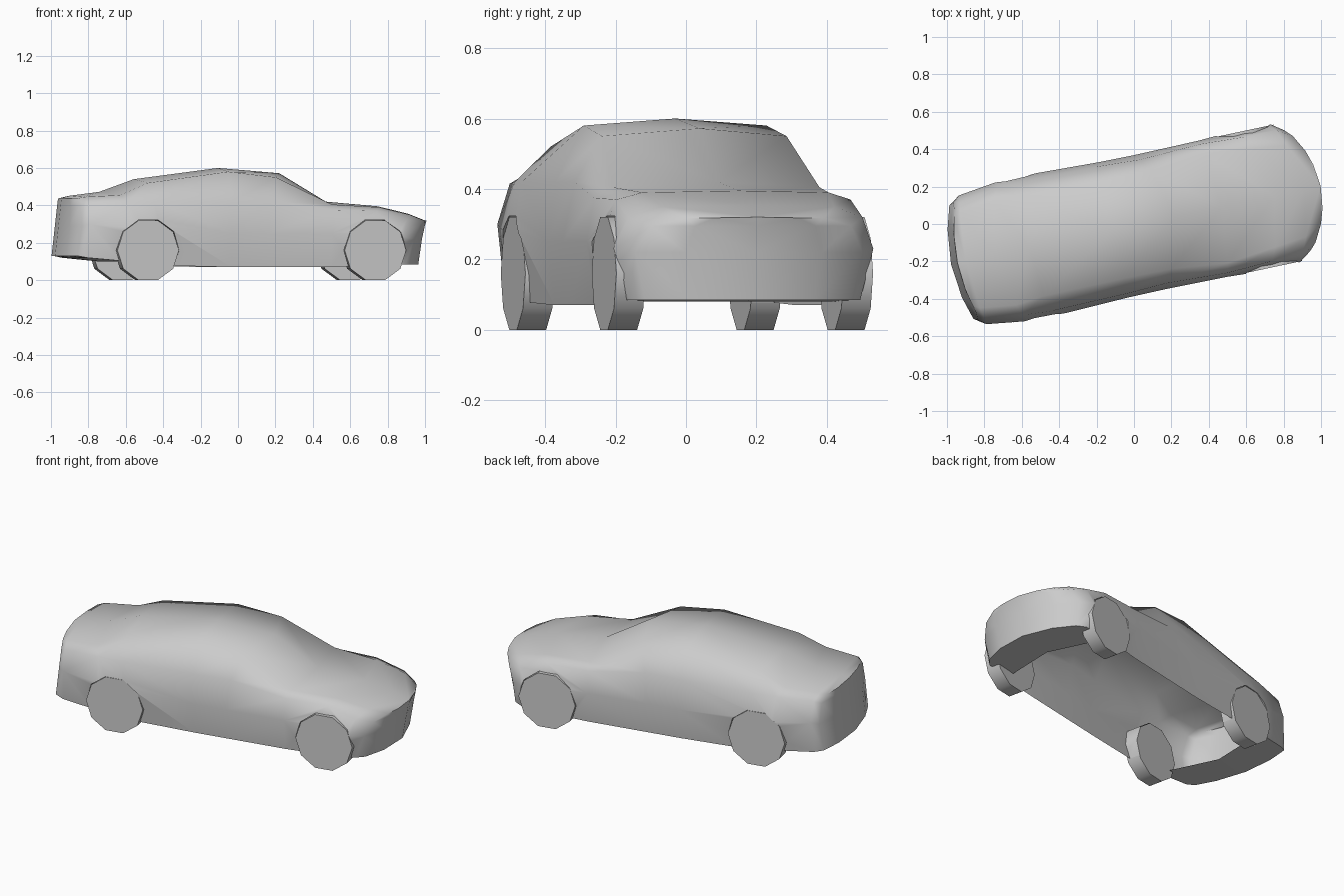
import bpy, bmesh, math
from mathutils import Matrix

if "Cube" in bpy.data.objects:
    bpy.data.objects.remove(bpy.data.objects["Cube"])

# The whole car stands turned on the ground
PLACE = Matrix.Translation((0, -0.008, 0)) @ Matrix.Rotation(math.radians(12), 4, 'Z')
WHEEL_Z = 0.16
FRONT_AXLE, REAR_AXLE, TRACK = 0.672, -0.57, 0.33
WELL_INNER = 0.29

grey = bpy.data.materials.new("plain_grey")
grey.use_nodes = True
grey.diffuse_color = (0.6, 0.6, 0.6, 1)
grey.node_tree.nodes["Principled BSDF"].inputs["Base Color"].default_value = (0.6, 0.6, 0.6, 1)


def make_object(name, bm):
    bmesh.ops.recalc_face_normals(bm, faces=bm.faces)
    mesh = bpy.data.meshes.new(name)
    bm.to_mesh(mesh)
    bm.free()
    mesh.materials.append(grey)
    obj = bpy.data.objects.new(name, mesh)
    bpy.context.collection.objects.link(obj)
    return obj


def activate(obj):
    bpy.ops.object.select_all(action='DESELECT')
    obj.select_set(True)
    bpy.context.view_layer.objects.active = obj


def smooth(obj, degrees):
    activate(obj)
    bpy.ops.object.shade_smooth_by_angle(angle=math.radians(degrees))


def drum(name, x, y, radius, width):
    """Ten-sided cylinder lying across the car, a flat side down."""
    bm = bmesh.new()
    for end in (-0.5, 0.5):
        rim = []
        for i in range(10):
            a = i * math.tau / 10
            rim.append(bm.verts.new((x + radius * math.cos(a), y + end * width,
                                     WHEEL_Z + radius * math.sin(a))))
        bm.faces.new(rim)
    bm.verts.ensure_lookup_table()
    for i in range(10):
        j = (i + 1) % 10
        bm.faces.new([bm.verts[k] for k in (i, j, j + 10, i + 10)])
    return make_object(name, bm)


# Body sections: top x, bottom x, bow, centre height, then (half width, height) down the side
stations = [
    (1.02, 0.98, 0.146, 0.32, (0.2, 0.318), (0.29, 0.295), (0.33, 0.22), (0.3, 0.085)),
    (0.93, 0.92, 0.1, 0.355, (0.25, 0.35), (0.34, 0.32), (0.376, 0.23), (0.335, 0.085)),
    (0.765, 0.765, 0.1, 0.395, (0.27, 0.39), (0.34, 0.37), (0.385, 0.25), (0.355, 0.08)),
    (0.48, 0.48, 0.05, 0.42, (0.3, 0.405), (0.352, 0.375), (0.372, 0.25), (0.35, 0.07)),
    (0.225, 0.225, 0.15, 0.572, (0.268, 0.55), (0.338, 0.42), (0.368, 0.25), (0.35, 0.07)),
    (-0.11, -0.11, 0, 0.6, (0.265, 0.58), (0.348, 0.42), (0.37, 0.25), (0.35, 0.07)),
    (-0.57, -0.57, -0.04, 0.54, (0.268, 0.52), (0.355, 0.42), (0.385, 0.28), (0.355, 0.08)),
    (-0.76, -0.76, -0.1, 0.472, (0.285, 0.455), (0.345, 0.42), (0.382, 0.28), (0.352, 0.1)),
    (-0.92, -0.93, -0.05, 0.452, (0.26, 0.445), (0.315, 0.415), (0.352, 0.3), (0.33, 0.12)),
    (-0.965, -1.0, -0.085, 0.44, (0.24, 0.436), (0.285, 0.4), (0.32, 0.29), (0.31, 0.13)),
]


def section(bm, station, scale=1.0):
    top, bottom, bow, crown, *side = station
    ring = [(0, crown), *side, (0, side[-1][1])]
    low = ring[-1][1]
    verts = []
    for w, z in ring:
        w *= scale
        x = bottom + (top - bottom) * (z - low) / (crown - low) - bow * (w / 0.38) ** 2
        verts.append(bm.verts.new((x, w, z)))
    return verts


def skin(bm, a, b):
    for i in range(len(a) - 1):
        bm.faces.new((a[i], a[i + 1], b[i + 1], b[i]))


# Half body, with bowed nose and tail closed by inner columns
bm = bmesh.new()
rings = [section(bm, s) for s in stations]
for a, b in zip(rings, rings[1:]):
    skin(bm, a, b)
for end in (0, -1):
    columns = [rings[end]] + [section(bm, stations[end], k) for k in (0.6, 0)]
    for a, b in zip(columns, columns[1:]):
        skin(bm, a, b)
bmesh.ops.remove_doubles(bm, verts=bm.verts, dist=0.001)
# Mirror to the other side
bmesh.ops.mirror(bm, geom=bm.verts[:] + bm.edges[:] + bm.faces[:], axis='Y', merge_dist=0.001)
bmesh.ops.remove_doubles(bm, verts=bm.verts, dist=0.001)
body = make_object("car_body", bm)

# Wheel arches
for side in (-1, 1):
    for x in (FRONT_AXLE, REAR_AXLE):
        cutter = drum("arch_cutter", x, side * (WELL_INNER + 0.11), 0.171, 0.22)
        bpy.context.view_layer.update()
        mod = body.modifiers.new("wheel_arch", 'BOOLEAN')
        mod.operation, mod.solver, mod.object = 'DIFFERENCE', 'EXACT', cutter
        activate(body)
        bpy.ops.object.modifier_apply(modifier=mod.name)
        bpy.data.objects.remove(cutter)

# Open the underside between the nose and tail lips, and the inner ends of the arches
bm = bmesh.new()
bm.from_mesh(body.data)
opened = []
for face in bm.faces:
    centre = face.calc_center_median()
    floor = face.normal.z < -0.9 and centre.z < 0.11 and -0.74 < centre.x < 0.74
    arch_end = all(abs(abs(v.co.y) - WELL_INNER) < 0.002 for v in face.verts)
    if floor or arch_end:
        opened.append(face)
bmesh.ops.delete(bm, geom=opened, context='FACES')
bm.to_mesh(body.data)
bm.free()
smooth(body, 65)
body.matrix_world = PLACE

# Wheels
for end, x in (("front", FRONT_AXLE), ("rear", REAR_AXLE)):
    for side, y in (("left", TRACK), ("right", -TRACK)):
        wheel = drum(f"{end}_{side}_wheel", x, y, WHEEL_Z / math.cos(math.pi / 10), 0.085)
        smooth(wheel, 45)
        wheel.matrix_world = PLACE
